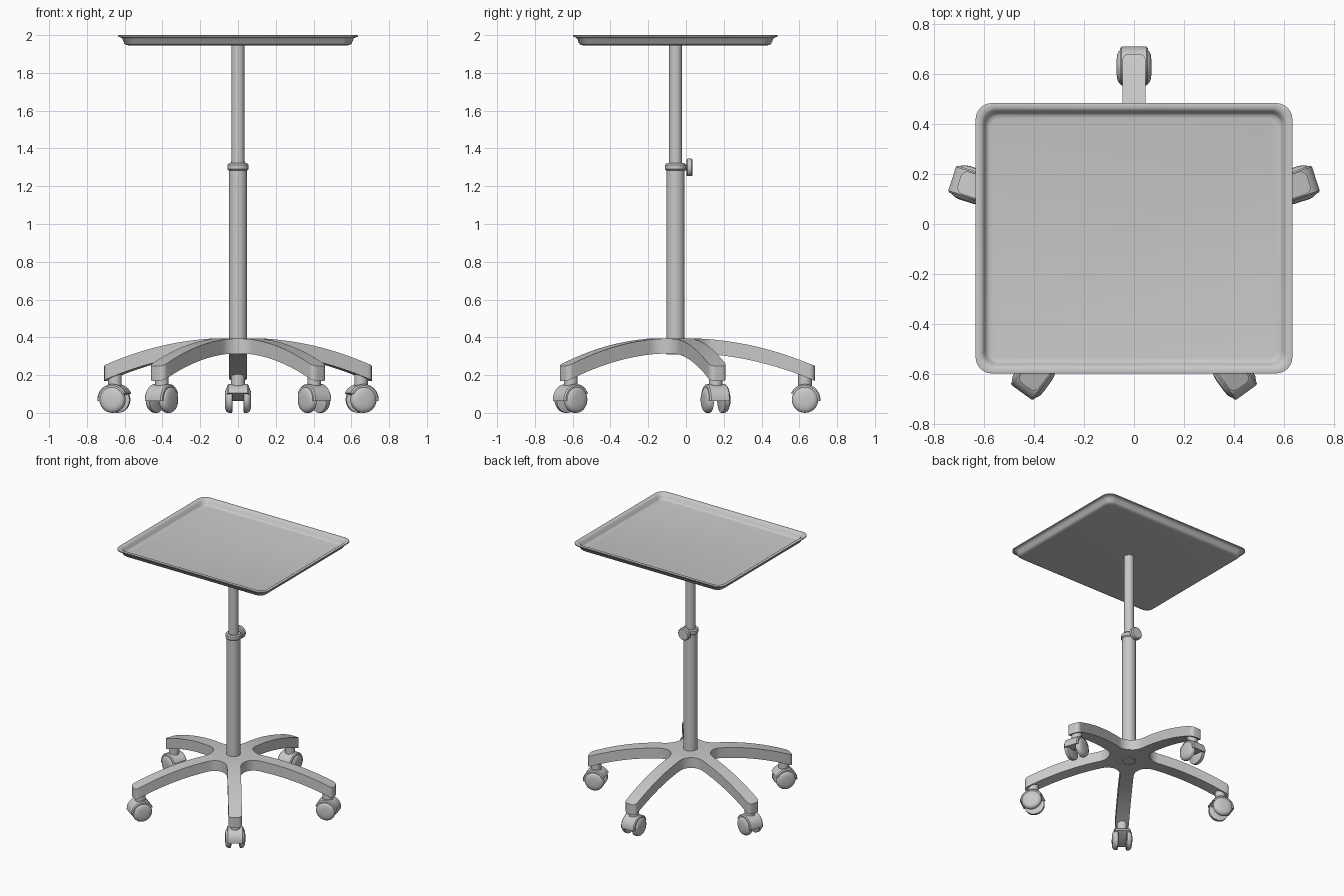
import bpy, bmesh, math
from mathutils import Matrix, Vector

if "Cube" in bpy.data.objects:
    bpy.data.objects.remove(bpy.data.objects["Cube"], do_unlink=True)

CY = -0.055          # y of the column axis
TAU = math.tau

gray = bpy.data.materials.new("light gray metal")
gray.use_nodes = True
gray.diffuse_color = (0.58, 0.58, 0.58, 1)
gray.node_tree.nodes["Principled BSDF"].inputs["Base Color"].default_value = (0.58, 0.58, 0.58, 1)


def finish(name, bm, matrix=Matrix(), angle=35):
    bmesh.ops.remove_doubles(bm, verts=bm.verts, dist=1e-5)
    bmesh.ops.recalc_face_normals(bm, faces=bm.faces)
    mesh = bpy.data.meshes.new(name)
    bm.to_mesh(mesh)
    bm.free()
    mesh.transform(matrix)
    mesh.materials.append(gray)
    obj = bpy.data.objects.new(name, mesh)
    bpy.context.collection.objects.link(obj)
    bpy.ops.object.select_all(action="DESELECT")
    obj.select_set(True)
    bpy.context.view_layer.objects.active = obj
    bpy.ops.object.shade_smooth_by_angle(angle=math.radians(angle))
    return obj


def stack(bm, rings):
    """Skin a list of closed point rings and cap both ends."""
    loops = [[bm.verts.new(p) for p in ring] for ring in rings]
    for a, b in zip(loops, loops[1:]):
        for i in range(len(a)):
            j = (i + 1) % len(a)
            bm.faces.new((a[i], a[j], b[j], b[i]))
    bm.faces.new(loops[0][::-1])
    bm.faces.new(loops[-1])


def lathe(name, profile, matrix=Matrix(), n=32):
    """Turn (radius, height) points about z."""
    bm = bmesh.new()
    stack(bm, [[(r * math.cos(TAU * i / n), r * math.sin(TAU * i / n), z)
                for i in range(n)] for r, z in profile])
    return finish(name, bm, matrix)


def rounded_rect(hx, hy, r, z, steps=8):
    pts = []
    for q, (sx, sy) in enumerate(((1, 1), (-1, 1), (-1, -1), (1, -1))):
        for k in range(steps + 1):
            a = (q + k / steps) * math.pi / 2
            pts.append((sx * (hx - r) + r * math.cos(a), sy * (hy - r) + r * math.sin(a), z))
    return pts


axis = Matrix.Translation((0, CY, 0))

# Telescopic column with collar
lathe("lower_tube", [(0.048, 0.31), (0.048, 1.3)], axis)
lathe("upper_tube", [(0.035, 1.25), (0.035, 1.95)], axis)
lathe("collar", [(0.048, 1.283), (0.055, 1.29), (0.055, 1.313), (0.048, 1.322), (0.034, 1.322)], axis)

# Clamp knob behind the collar
to_back = Matrix.Translation((0, 0, 1.3)) @ Matrix.Rotation(-math.pi / 2, 4, "X")
lathe("knob_stem", [(0.016, -0.03), (0.016, 0.01)], to_back, 16)
lathe("knob", [(0.04, 0.002), (0.047, 0.009), (0.047, 0.028), (0.04, 0.035)], to_back, 24)

# Tray: outer shell, rolled rim and recessed floor as stacked outlines
bm = bmesh.new()
shell = [(0.06, 1.945), (0.042, 1.948), (0.032, 1.957), (0.024, 1.98), (0.014, 1.988),
         (0.0, 1.991), (0.0, 1.998), (0.006, 2.0), (0.022, 1.998), (0.032, 1.99),
         (0.04, 1.968), (0.047, 1.96), (0.06, 1.957)]
stack(bm, [rounded_rect(0.635 - d, 0.542 - d, 0.065 - 0.4 * d, z) for d, z in shell])
finish("tray", bm, Matrix.Translation((0, CY - 0.002, 0)))

# Five-legged star base with filleted crotches and arched legs
HALF, TIP, FILLET, CORNER = 0.047, 0.737, 0.1, 0.028
sector = math.pi / 5
d = (HALF + FILLET) / math.sin(sector)
cx, cw = d * math.cos(sector), HALF + FILLET
outline = []
for k in range(9):
    a = math.pi + sector + (math.pi / 2 - sector) * k / 8
    outline.append((cx + FILLET * math.cos(a), cw + FILLET * math.sin(a)))
outline += [(cx + (TIP - CORNER - cx) * k / 12, HALF) for k in range(1, 13)]
for k in range(1, 7):
    a = math.pi / 2 * (1 - k / 6)
    outline.append((TIP - CORNER + CORNER * math.cos(a), HALF - CORNER + CORNER * math.sin(a)))


def top_z(r):
    return 0.395 - 0.31 * max(0, r - 0.05) ** 2


bm = bmesh.new()
for leg in range(5):
    turn = Matrix.Rotation(math.pi / 2 + leg * TAU / 5, 4, "Z")

    def vert(r, w, drop):
        return bm.verts.new(turn @ Vector((r, w, top_z(r) - drop)))

    rows = [[vert(r, s * w, drop) for s, drop in ((1, 0), (-1, 0), (-1, 0.079), (1, 0.079))]
            for r, w in outline]
    for drop, i, j in ((0, 0, 1), (0.079, 2, 3)):
        bm.faces.new((vert(0, 0, drop), rows[0][i], rows[0][j]))
    for a, b in zip(rows, rows[1:]):
        for i in range(4):
            j = (i + 1) % 4
            bm.faces.new((a[i], a[j], b[j], b[i]))
    bm.faces.new(rows[-1])
finish("star_base", bm, axis)

# Twin-wheel casters, one under each leg tip
WR, HOOD = 0.07, 0.082
wheel = [(0.06, 0.028), (WR, 0.032), (WR, 0.05), (0.064, 0.06), (0.05, 0.067), (0.028, 0.07)]
for leg in range(5):
    place = (axis @ Matrix.Rotation(math.pi / 2 + leg * TAU / 5, 4, "Z")
             @ Matrix.Translation((0.685, 0, WR)))
    lathe("caster_stem", [(0.036, 0.06), (0.036, 0.155)], place, 20)
    for side in (-1, 1):
        lathe("caster_wheel", wheel, place @ Matrix.Rotation(side * math.pi / 2, 4, "X"), 28)
    # Hood over the upper outer part of the wheels
    bm = bmesh.new()
    rings = []
    for y, r in ((-0.057, HOOD - 0.007), (-0.05, HOOD), (0.05, HOOD), (0.057, HOOD - 0.007)):
        arc = [math.radians(-5 + 160 * k / 16) for k in range(17)]
        rings.append([(0, y, 0)] + [(r * math.cos(a), y, r * math.sin(a)) for a in arc])
    stack(bm, rings)
    finish("caster_hood", bm, place)
